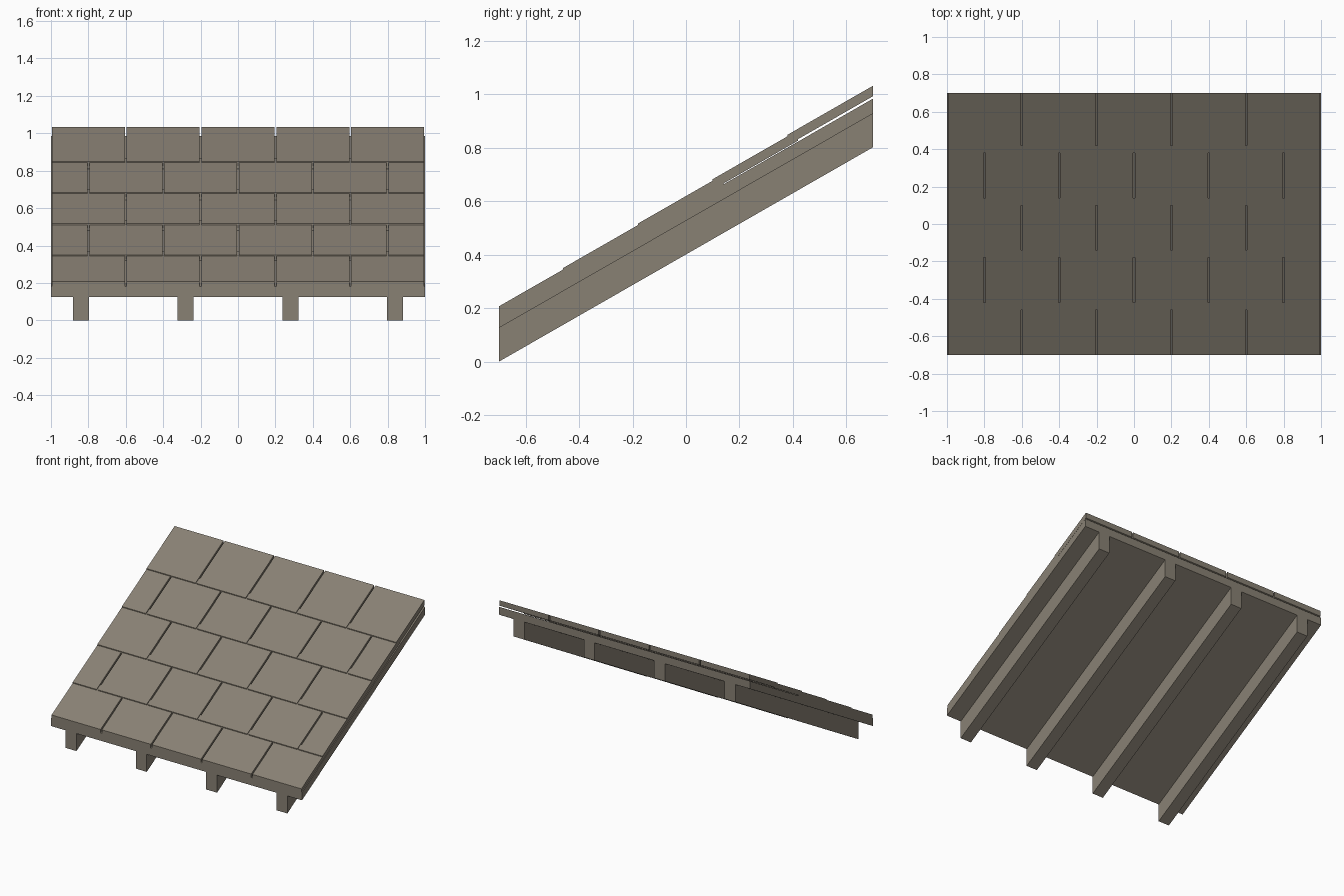
import bpy, bmesh

if "Cube" in bpy.data.objects:
    bpy.data.objects.remove(bpy.data.objects["Cube"])

SLOPE = 0.573      # rise per unit of y
HALF = 0.7         # half depth of the roof panel

mat = bpy.data.materials.new("weathered grey brown")
mat.diffuse_color = (0.25, 0.22, 0.175, 1)
mat.use_nodes = True
mat.node_tree.nodes["Principled BSDF"].inputs["Base Color"].default_value = mat.diffuse_color


def sloped_boxes(name, boxes):
    """Boxes (x0, x1, y0, y1, z0, z1), z given at the front edge, sheared up the slope."""
    bm = bmesh.new()
    for x0, x1, y0, y1, z0, z1 in boxes:
        verts = bmesh.ops.create_cube(bm, size=1)["verts"]
        for v in verts:
            x = x1 if v.co.x > 0 else x0
            y = y1 if v.co.y > 0 else y0
            z = z1 if v.co.z > 0 else z0
            v.co = (x, y, z + SLOPE * (y + HALF))
    me = bpy.data.meshes.new(name)
    bm.to_mesh(me)
    bm.free()
    me.materials.append(mat)
    ob = bpy.data.objects.new(name, me)
    bpy.context.collection.objects.link(ob)
    return ob


# rafters under the deck
for i in range(4):
    c = -0.84 + 0.56 * i
    sloped_boxes(f"rafter_{i + 1}", [(c - 0.043, c + 0.043, -HALF, HALF, 0, 0.126)])

# deck board
sloped_boxes("roof_deck", [(-1, 1, -HALF, HALF, 0.126, 0.182)])

# overlapping shingle courses, joints staggered on every second row
GAP = 0.005
for row in range(5):
    y0 = -0.74 + 0.28 * row
    y1 = y0 + 0.32
    top = 0.207 + 0.0058 * row
    if row % 2 == 0:
        cuts = [-1 + 0.4 * i for i in range(6)]
    else:
        cuts = [-1] + [-0.8 + 0.4 * i for i in range(5)] + [1]
    tiles = [(a + GAP, b - GAP, max(y0, -HALF), y1, top - 0.039, top)
             for a, b in zip(cuts, cuts[1:])]
    sloped_boxes(f"shingle_course_{row + 1}", tiles)
